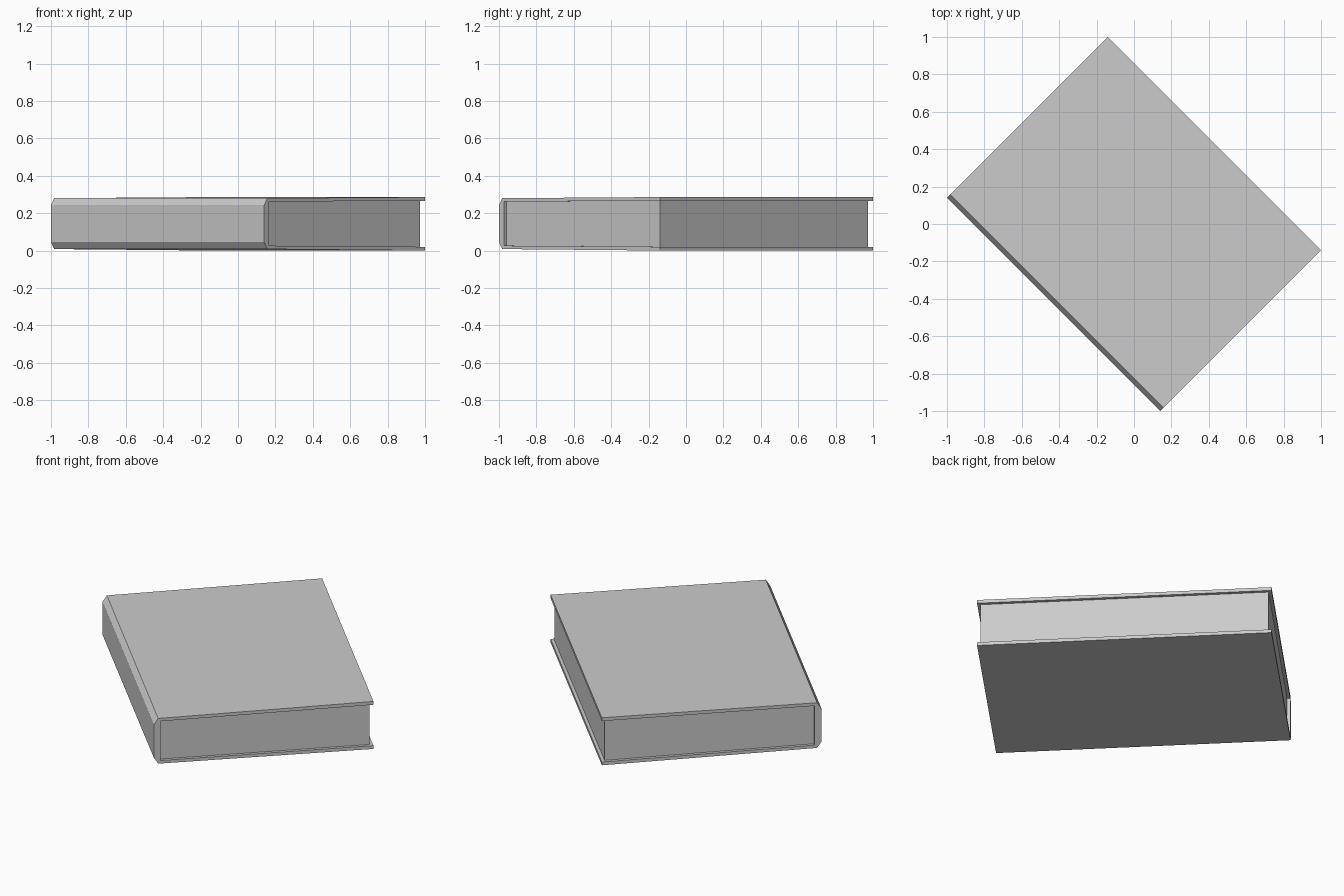
import bpy, bmesh, math

old = bpy.data.objects.get("Cube")
if old:
    bpy.data.objects.remove(old, do_unlink=True)

gray = bpy.data.materials.new("plain gray")
gray.use_nodes = True
gray.diffuse_color = (0.6, 0.6, 0.6, 1)
gray.node_tree.nodes["Principled BSDF"].inputs["Base Color"].default_value = (0.6, 0.6, 0.6, 1)

WIDTH, LENGTH = 1.216, 1.612      # spine to fore edge, head to tail
FORE, SPINE = WIDTH / 2, -WIDTH / 2
INSET = 0.018                     # cover overhang around the pages


def prism(name, profile, length):
    """Extrude a (width, height) profile along the book, turned 45 degrees."""
    bm = bmesh.new()
    face = bm.faces.new([bm.verts.new((u, -length / 2, z)) for u, z in profile])
    ext = bmesh.ops.extrude_face_region(bm, geom=[face])
    moved = [g for g in ext["geom"] if isinstance(g, bmesh.types.BMVert)]
    bmesh.ops.translate(bm, verts=moved, vec=(0, length, 0))
    bmesh.ops.recalc_face_normals(bm, faces=bm.faces)
    mesh = bpy.data.meshes.new(name)
    bm.to_mesh(mesh)
    bm.free()
    mesh.materials.append(gray)
    obj = bpy.data.objects.new(name, mesh)
    obj.rotation_euler.z = math.radians(45)
    bpy.context.collection.objects.link(obj)
    return obj


# Cover: one C-shaped case with chamfered spine, splaying slightly at the fore edge
inner = SPINE + 0.038
prism("book_cover", [
    (FORE, 0.0), (SPINE + 0.024, 0.008), (SPINE, 0.045),
    (SPINE, 0.243), (SPINE + 0.024, 0.28), (FORE, 0.286),
    (FORE, 0.266), (inner, 0.262), (inner, 0.026), (FORE, 0.02),
], LENGTH)

# Pages: block filling the case, set back from the three open edges
edge = FORE - INSET
prism("page_block", [
    (inner, 0.026), (edge, 0.02), (edge, 0.266), (inner, 0.262),
], LENGTH - 2 * INSET)
